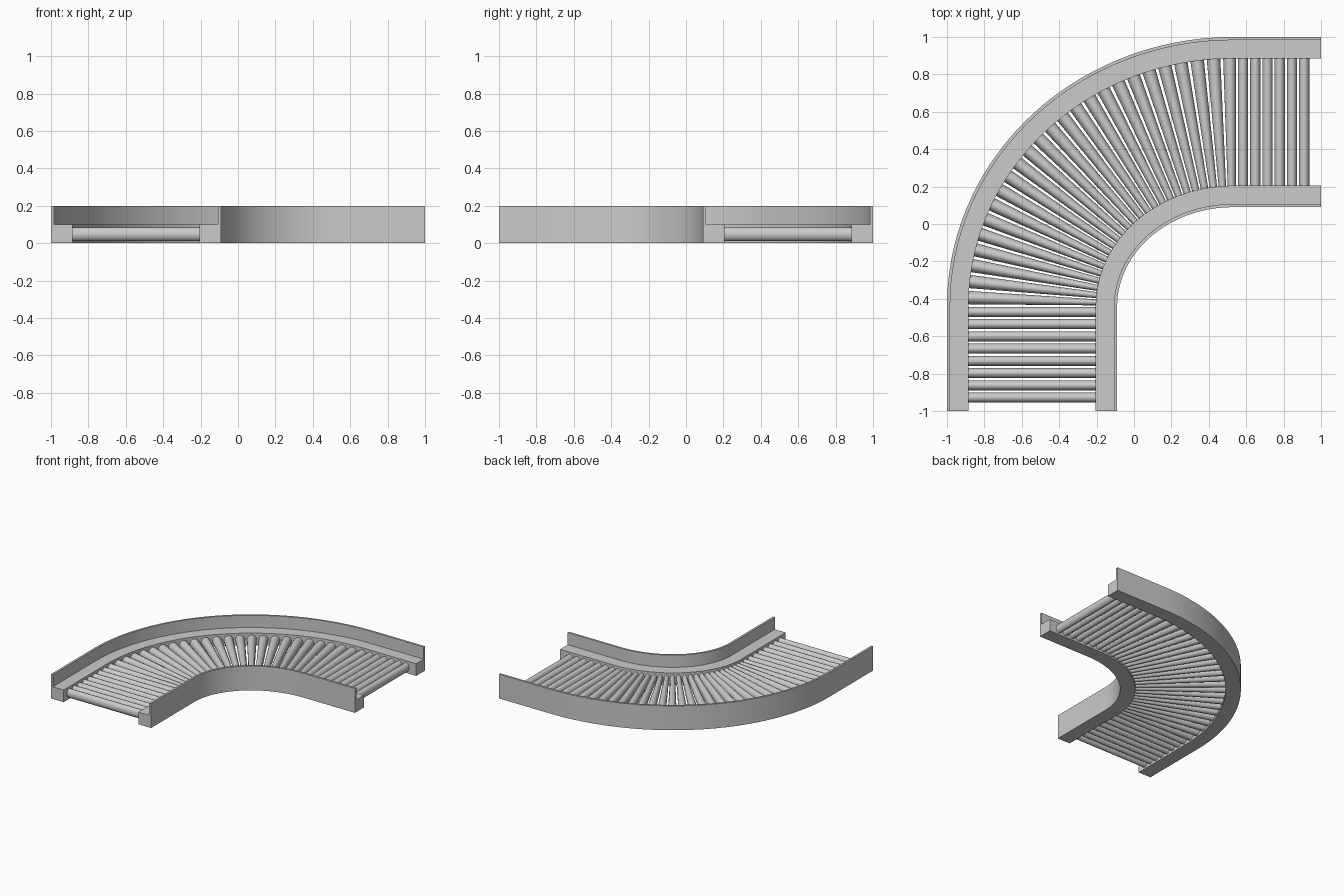
import bpy, bmesh
from math import pi, sin, cos, hypot

if "Cube" in bpy.data.objects:
    bpy.data.objects.remove(bpy.data.objects["Cube"])

# Centre line: straight leg, quarter bend, straight leg
CX, CY = 0.53, -0.44
A, B = 1.075, 0.985
LEG1, LEG2 = CY + 1.0, 1.0 - CX
ARC = pi / 2 * (A + B) / 2
TOTAL = LEG1 + ARC + LEG2


def on_track(s, d, z):
    """Point at distance s along the track, d outward from its centre line."""
    if s <= LEG1:
        return (-0.545 - d, -1.0 + s, z)
    if s >= LEG1 + ARC:
        return (CX + s - LEG1 - ARC, 0.545 + d, z)
    t = (s - LEG1) / ARC * pi / 2
    nx, ny = -cos(t) * B, sin(t) * A
    n = hypot(nx, ny)
    return (CX - A * cos(t) + d * nx / n, CY + B * sin(t) + d * ny / n, z)


def loft(name, rings):
    """Skin a list of closed rings and cap both ends."""
    bm = bmesh.new()
    vs = [[bm.verts.new(p) for p in ring] for ring in rings]
    k = len(vs[0])
    for r0, r1 in zip(vs, vs[1:]):
        for i in range(k):
            j = (i + 1) % k
            bm.faces.new((r0[i], r0[j], r1[j], r1[i]))
    bm.faces.new(vs[0])
    bm.faces.new(vs[-1])
    bmesh.ops.recalc_face_normals(bm, faces=bm.faces)
    me = bpy.data.meshes.new(name)
    bm.to_mesh(me)
    bm.free()
    ob = bpy.data.objects.new(name, me)
    bpy.context.collection.objects.link(ob)
    bpy.ops.object.select_all(action='DESELECT')
    ob.select_set(True)
    bpy.context.view_layer.objects.active = ob
    bpy.ops.object.shade_smooth_by_angle(angle=pi / 6)
    return ob


# Side rails: L profile, low ledge inside and thin tall wall outside
profile = [(0.34, 0), (0.455, 0), (0.455, 0.2), (0.438, 0.2), (0.438, 0.1), (0.34, 0.1)]
SEG = 36
stations = [0.0] + [LEG1 + ARC * i / SEG for i in range(SEG + 1)] + [TOTAL]
for name, side in (("outer_rail", 1), ("inner_rail", -1)):
    loft(name, [[on_track(s, side * d, z) for d, z in profile] for s in stations])

# Rollers: bent with the track, so they taper toward the inside of the bend
COUNT, SIDES = 39, 20
FIRST, LAST = 0.072, TOTAL - 0.09
for i in range(COUNT):
    s = FIRST + (LAST - FIRST) * i / (COUNT - 1)
    angles = [2 * pi * k / SIDES for k in range(SIDES)]
    loft(f"roller_{i + 1:02d}",
         [[on_track(s + 0.027 * cos(a), d, 0.048 + 0.036 * sin(a)) for a in angles]
          for d in (-0.343, 0.343)])
